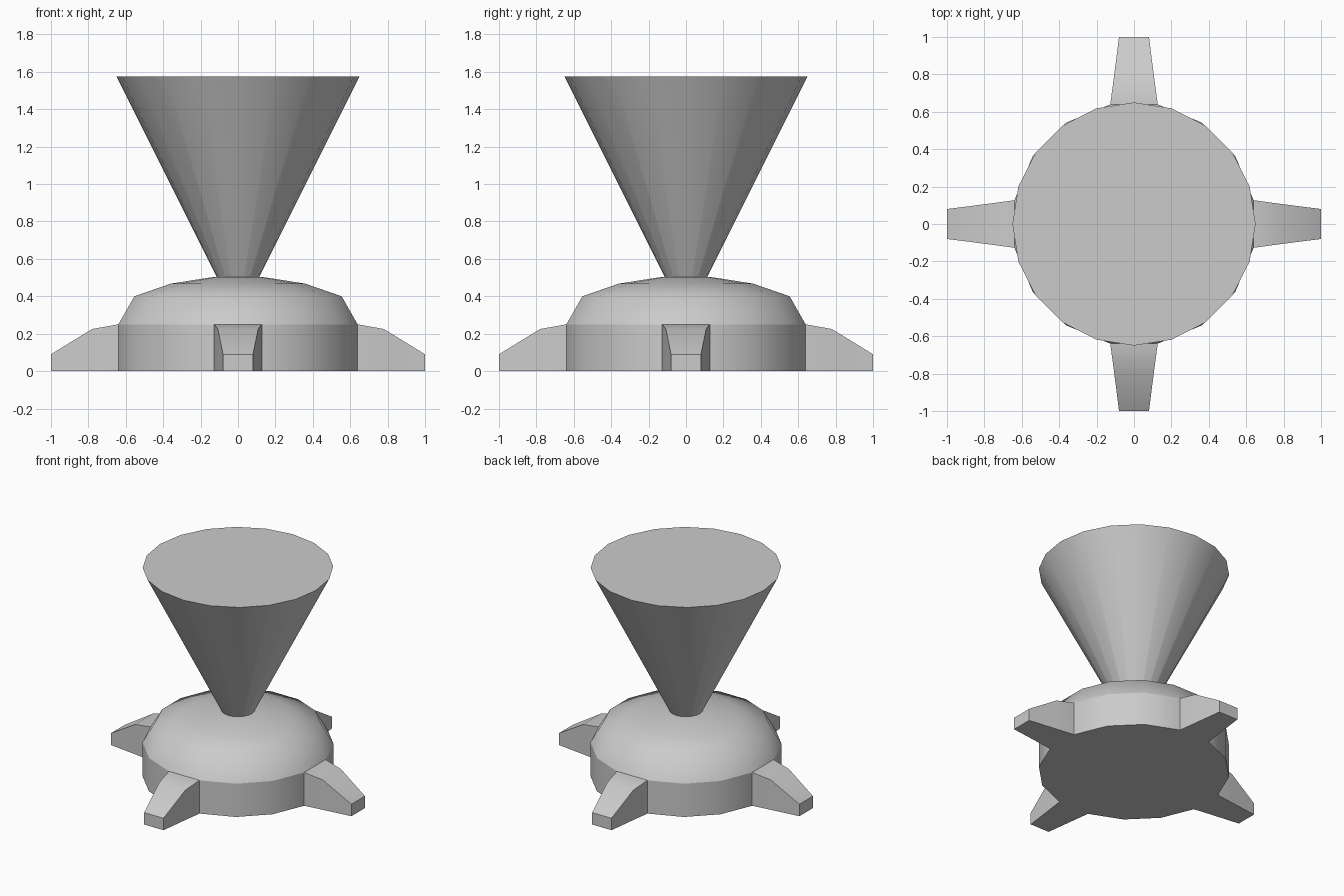
import bpy
from math import cos, sin, pi, radians

if "Cube" in bpy.data.objects:
    bpy.data.objects.remove(bpy.data.objects["Cube"])


def make(name, verts, faces, angle):
    me = bpy.data.meshes.new(name)
    me.from_pydata(verts, [], faces)
    me.update()
    ob = bpy.data.objects.new(name, me)
    bpy.context.collection.objects.link(ob)
    bpy.ops.object.select_all(action='DESELECT')
    bpy.context.view_layer.objects.active = ob
    ob.select_set(True)
    bpy.ops.object.shade_smooth_by_angle(angle=radians(angle))
    return ob


def lathe(name, profile, sides, start, bottom=True, top=True, angle=50):
    """Revolve (radius, z) points, listed bottom to top, around z."""
    verts = [(r * cos(start + 2 * pi * i / sides), r * sin(start + 2 * pi * i / sides), z)
             for r, z in profile for i in range(sides)]
    faces = []
    for k in range(len(profile) - 1):
        a, b = k * sides, (k + 1) * sides
        for i in range(sides):
            j = (i + 1) % sides
            faces.append((a + i, a + j, b + j, b + i))
    if bottom:
        faces.append(tuple(reversed(range(sides))))
    if top:
        n = (len(profile) - 1) * sides
        faces.append(tuple(range(n, n + sides)))
    return make(name, verts, faces, angle)


# Base drum and dome share the same 16 sides
half = pi / 16
lathe("base_drum", [(0.652, 0), (0.652, 0.25)], 16, half, top=False)
lathe("base_dome", [(0.652, 0.25), (0.565, 0.40), (0.365, 0.468), (0.135, 0.503)],
      16, half, bottom=False)

# Solid flared cone, sunk into the dome
lathe("upper_cone", [(0.02, 0.315), (0.65, 1.575)], 20, 0)

# Four tapered feet: (distance out, half width, top height)
sections = [(0.60, 0.127, 0.25), (0.64, 0.127, 0.25), (0.78, 0.108, 0.225), (1.0, 0.08, 0.09)]
for n in range(4):
    c, s = cos(n * pi / 2), sin(n * pi / 2)
    verts, faces = [], []
    for d, w, h in sections:
        for y, z in ((-w, 0), (w, 0), (w, h), (-w, h)):
            verts.append((c * d - s * y, s * d + c * y, z))
    for k in range(len(sections) - 1):
        for i in range(4):
            j = (i + 1) % 4
            faces.append((4 * k + i, 4 * k + 4 + i, 4 * k + 4 + j, 4 * k + j)[::-1])
    e = 4 * (len(sections) - 1)
    faces += [(3, 2, 1, 0), (e, e + 1, e + 2, e + 3)]
    make(f"foot_{n + 1}", verts, faces, 35)
